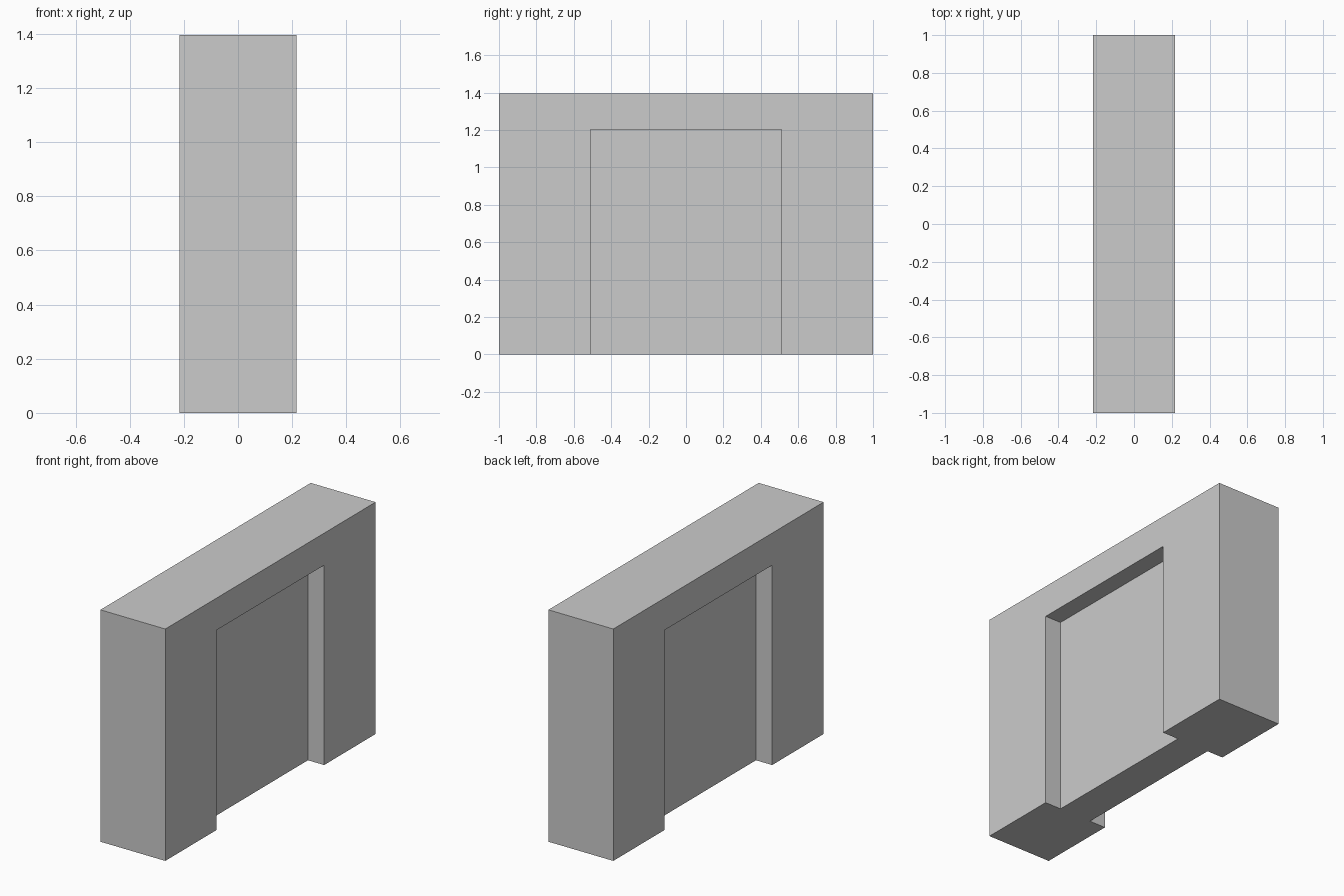
import bpy

if "Cube" in bpy.data.objects:
    bpy.data.objects.remove(bpy.data.objects["Cube"], do_unlink=True)

HALF_THICK, HEIGHT = 0.216, 1.396       # wall
OPEN_HALF, OPEN_TOP = 0.511, 1.203      # doorway recess
PANEL_HALF = 0.108                      # closed panel inside the doorway

stone = bpy.data.materials.new("light_grey")
stone.use_nodes = True
grey = (0.6, 0.6, 0.6, 1)
stone.diffuse_color = grey
stone.node_tree.nodes["Principled BSDF"].inputs["Base Color"].default_value = grey


def box(name, low, high):
    """Axis-aligned box between two corners."""
    bpy.ops.mesh.primitive_cube_add(size=1)
    obj = bpy.context.object
    obj.name = name
    size = [b - a for a, b in zip(low, high)]
    mid = [(a + b) / 2 for a, b in zip(low, high)]
    for v in obj.data.vertices:
        v.co = [c * s + m for c, s, m in zip(v.co, size, mid)]
    obj.data.materials.append(stone)
    return obj


# Wall block
wall = box("doorway_wall", (-HALF_THICK, -1, 0), (HALF_THICK, 1, HEIGHT))

# Doorway recess on both sides, open at the floor
for side in (-1, 1):
    xs = sorted((side * PANEL_HALF, side * (HALF_THICK + 0.1)))
    cutter = box("recess_cutter", (xs[0], -OPEN_HALF, -0.1), (xs[1], OPEN_HALF, OPEN_TOP))
    cutter.hide_render = True
    cut = wall.modifiers.new("recess", "BOOLEAN")
    cut.operation = "DIFFERENCE"
    cut.solver = "EXACT"
    cut.object = cutter
    bpy.context.view_layer.objects.active = wall
    bpy.ops.object.modifier_apply(modifier=cut.name)
    bpy.data.objects.remove(cutter, do_unlink=True)
